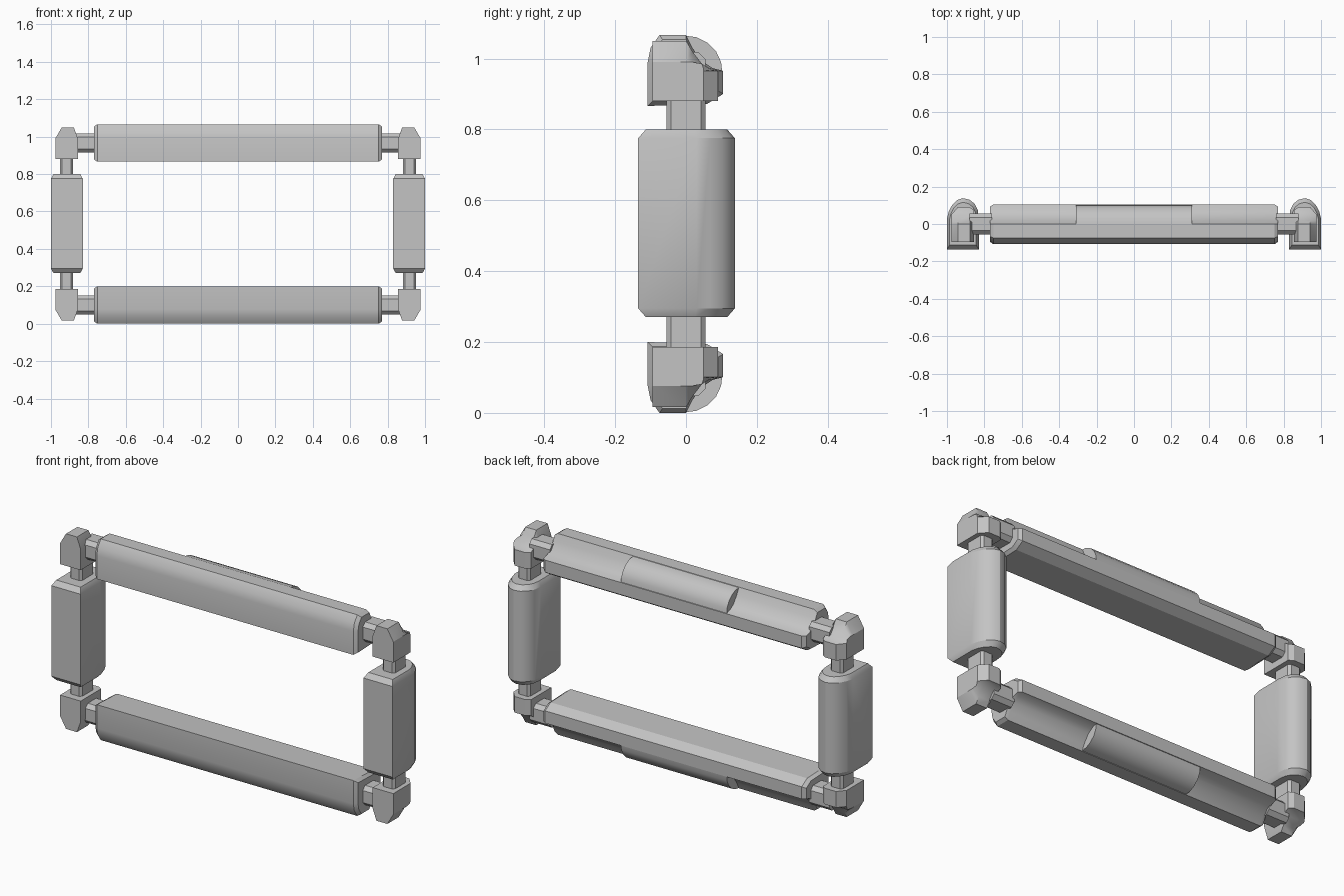
import bpy, bmesh
from mathutils import Vector

cube = bpy.data.objects.get("Cube")
if cube:
    bpy.data.objects.remove(cube)

MID = 0.533  # height of the symmetry plane

grey = bpy.data.materials.new("light_grey")
grey.use_nodes = True
COLOR = (0.55, 0.55, 0.55, 1)
grey.diffuse_color = COLOR
grey.node_tree.nodes["Principled BSDF"].inputs["Base Color"].default_value = COLOR


def scaled(profile, factor):
    """Shrink a profile about the middle of its bounds."""
    us, vs = zip(*profile)
    cu, cv = (min(us) + max(us)) / 2, (min(vs) + max(vs)) / 2
    return [(cu + (u - cu) * factor, cv + (v - cv) * factor) for u, v in profile]


def loft(name, axis, sections, mirror):
    """Skin (position, profile) sections along x or z, then mirror about the frame centre."""
    bm = bmesh.new()
    rings = []
    for pos, profile in sections:
        if axis == "x":
            points = [Vector((pos, u, v - MID)) for u, v in profile]
        else:
            points = [Vector((u, v, pos - MID)) for u, v in profile]
        rings.append([bm.verts.new(p) for p in points])
    for a, b in zip(rings, rings[1:]):
        for i in range(len(a)):
            j = (i + 1) % len(a)
            bm.faces.new((a[i], a[j], b[j], b[i]))
    bm.faces.new(rings[0])
    bm.faces.new(rings[-1])
    bmesh.ops.recalc_face_normals(bm, faces=bm.faces)
    mesh = bpy.data.meshes.new(name)
    bm.to_mesh(mesh)
    bm.free()
    mesh.materials.append(grey)
    obj = bpy.data.objects.new(name, mesh)
    bpy.context.collection.objects.link(obj)
    obj.location.z = MID
    bpy.ops.object.select_all(action="DESELECT")
    obj.select_set(True)
    bpy.context.view_layer.objects.active = obj
    bpy.ops.object.shade_smooth_by_angle(angle=0.5)
    mod = obj.modifiers.new("Mirror", "MIRROR")
    mod.use_axis = ["x" in mirror, False, "z" in mirror]
    mod.use_mirror_merge = False
    return obj


def octagon(u, v, ru, rv, cut):
    return [(u - ru, v - rv + cut), (u - ru, v + rv - cut), (u - ru + cut, v + rv),
            (u + ru - cut, v + rv), (u + ru, v + rv - cut), (u + ru, v - rv + cut),
            (u + ru - cut, v - rv), (u - ru + cut, v - rv)]


# Long bars: rounded front, flat top, hollowed back shoulder
bar = [(-.108, .866), (-.108, .99), (-.1, 1.03), (-.075, 1.066), (0, 1.066),
       (.018, 1.03), (.045, .993), (.075, .973), (.105, .965),
       (.105, .9), (.06, .872)]
loft("long_bar", "x", [(-.77, scaled(bar, .88)), (-.752, bar),
                       (.752, bar), (.77, scaled(bar, .88))], "z")

# Rounded grip filling the hollow at the middle of each bar
grip = [(0, 1.064), (.03, 1.06), (.06, 1.045), (.085, 1.02), (.099, .99),
        (.103, .955), (.04, .95), (0, 1)]
loft("bar_grip", "x", [(-.31, grip), (.31, grip)], "z")

# Side pillars: flat front and arched back
pillar = [(-1, -.135), (-1, .03), (-.99, .068), (-.972, .102), (-.945, .128),
          (-.915, .138), (-.88, .13), (-.852, .108), (-.835, .075),
          (-.83, .03), (-.83, -.135)]
loft("side_pillar", "z", [(.27, scaled(pillar, .84)), (.295, pillar),
                          (.775, pillar), (.8, scaled(pillar, .84))], "x")

# Corner joints: narrower bar section clipped towards the inner and outer sides
joint = [(-.095, .88), (-.095, 1.05), (0, 1.05), (.018, 1.02), (.045, .985),
         (.072, .968), (.09, .965), (.09, .88)]


def clipped(u_max, v_max):
    return [(min(u, u_max), min(v, v_max)) for u, v in joint]


loft("corner_joint", "x", [(-.977, clipped(.05, .99)), (-.942, joint),
                           (-.878, joint), (-.856, clipped(.075, .99))], "xz")

# Necks linking the joints with bars and pillars
neck = octagon(0, .966, .055, .052, .02)
loft("bar_neck", "x", [(-.88, neck), (-.76, neck)], "xz")
post = octagon(-.917, 0, .036, .055, .012)
loft("pillar_neck", "z", [(.78, post), (.9, post)], "xz")
